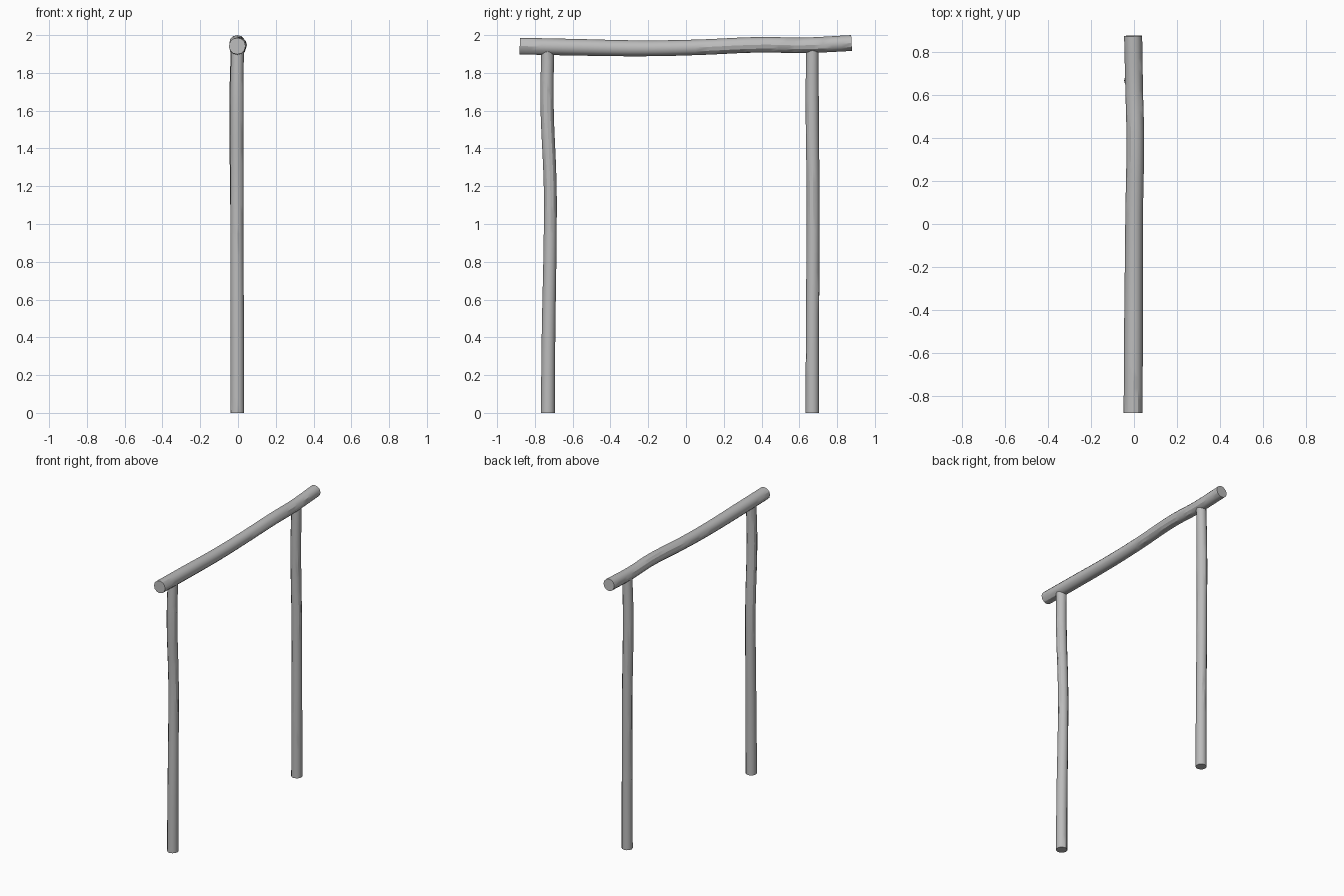
import bpy

cube = bpy.data.objects.get("Cube")
if cube:
    bpy.data.objects.remove(cube, do_unlink=True)

# One plain grey for all timber
grey = bpy.data.materials.new("plain_grey")
grey.use_nodes = True
colour = (0.5, 0.5, 0.5, 1.0)
grey.diffuse_color = colour
bsdf = next(n for n in grey.node_tree.nodes if n.type == "BSDF_PRINCIPLED")
bsdf.inputs["Base Color"].default_value = colour


def make_log(name, path):
    """Sweep a round, capped log through (x, y, z, radius) points."""
    curve = bpy.data.curves.new(name, "CURVE")
    curve.dimensions = "3D"
    curve.resolution_u = 5
    curve.bevel_depth = 1.0
    curve.bevel_resolution = 4
    curve.use_fill_caps = True
    spline = curve.splines.new("BEZIER")
    spline.bezier_points.add(len(path) - 1)
    for point, (x, y, z, radius) in zip(spline.bezier_points, path):
        point.co = (x, y, z)
        point.radius = radius
        point.handle_left_type = point.handle_right_type = "AUTO"
    log = bpy.data.objects.new(name, curve)
    bpy.context.collection.objects.link(log)
    bpy.ops.object.select_all(action="DESELECT")
    log.select_set(True)
    bpy.context.view_layer.objects.active = log
    bpy.ops.object.convert(target="MESH")
    log = bpy.context.object
    log.data.materials.clear()
    log.data.materials.append(grey)
    bpy.ops.object.shade_smooth_by_angle()
    return log


# Slightly crooked beam along the top
make_log("top_beam", [
    (-0.004, -0.88, 1.942, 0.044),
    (-0.003, -0.60, 1.936, 0.044),
    (-0.001, -0.22, 1.93, 0.042),
    (0.001, 0.05, 1.935, 0.041),
    (0.006, 0.40, 1.949, 0.041),
    (0.001, 0.62, 1.946, 0.041),
    (-0.004, 0.876, 1.958, 0.042),
])

# Two upright posts, ending inside the beam
make_log("front_post", [
    (-0.004, -0.731, 0.0, 0.037),
    (-0.004, -0.728, 0.40, 0.036),
    (-0.006, -0.719, 0.95, 0.034),
    (-0.006, -0.719, 1.20, 0.034),
    (-0.006, -0.736, 1.65, 0.035),
    (-0.003, -0.732, 1.92, 0.034),
])
make_log("back_post", [
    (-0.004, 0.669, 0.0, 0.036),
    (-0.004, 0.67, 0.50, 0.035),
    (-0.007, 0.673, 1.10, 0.034),
    (-0.011, 0.668, 1.65, 0.035),
    (-0.005, 0.669, 1.93, 0.033),
])
